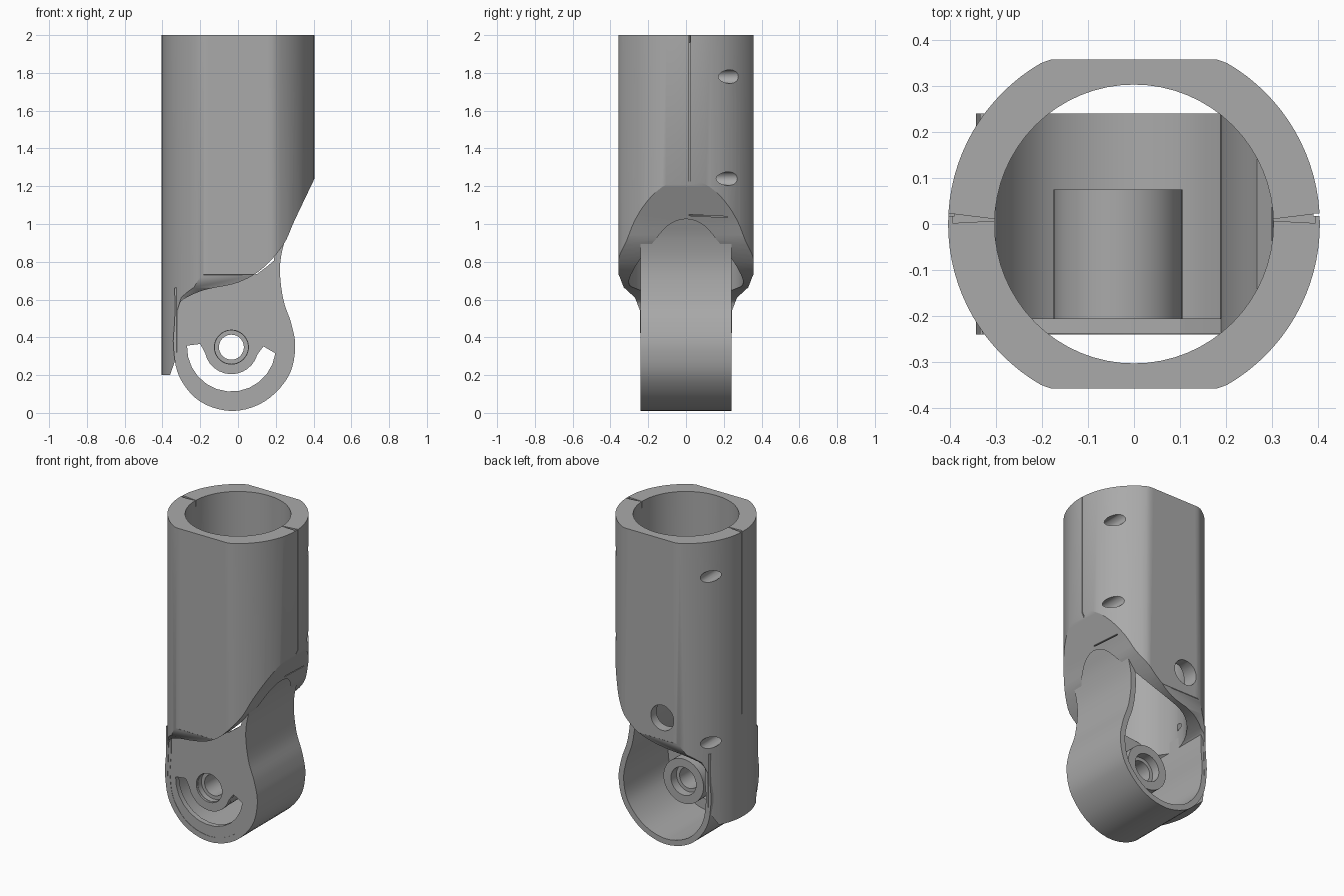
import bpy, bmesh, math
from mathutils import Vector

if "Cube" in bpy.data.objects:
    bpy.data.objects.remove(bpy.data.objects["Cube"])

grey = bpy.data.materials.new("plain grey")
grey.use_nodes = True
grey.diffuse_color = (0.4, 0.4, 0.4, 1)
grey.node_tree.nodes["Principled BSDF"].inputs["Base Color"].default_value = (0.4, 0.4, 0.4, 1)


def prism(name, outline, low, high, axis="y"):
    """Extrude a closed 2D outline along one axis."""
    place = {"x": lambda a, b, t: (t, a, b),
             "y": lambda a, b, t: (a, t, b),
             "z": lambda a, b, t: (a, b, t)}[axis]
    bm = bmesh.new()
    ends = [[bm.verts.new(place(a, b, t)) for a, b in outline] for t in (low, high)]
    for ring in ends:
        bm.faces.new(ring)
    n = len(outline)
    for i in range(n):
        j = (i + 1) % n
        bm.faces.new((ends[0][i], ends[0][j], ends[1][j], ends[1][i]))
    bmesh.ops.recalc_face_normals(bm, faces=bm.faces)
    mesh = bpy.data.meshes.new(name)
    bm.to_mesh(mesh)
    bm.free()
    mesh.materials.append(grey)
    obj = bpy.data.objects.new(name, mesh)
    bpy.context.collection.objects.link(obj)
    return obj


def arc(cx, cy, r, start=0, stop=360, steps=48):
    """Points on an arc; a full turn leaves out the repeated end."""
    count = steps if stop - start == 360 else steps + 1
    angles = [math.radians(start + (stop - start) * i / steps) for i in range(count)]
    return [(cx + r * math.cos(a), cy + r * math.sin(a)) for a in angles]


def spline(points, steps=5):
    """Smooth path through the points."""
    p = [Vector(q) for q in points]
    p = [2 * p[0] - p[1]] + p + [2 * p[-1] - p[-2]]
    out = []
    for a, b, c, d in zip(p, p[1:], p[2:], p[3:]):
        for i in range(steps):
            t = i / steps
            out.append(0.5 * (2 * b + (c - a) * t + (2 * a - 5 * b + 4 * c - d) * t * t
                              + (3 * b - a - 3 * c + d) * t ** 3))
    return out + [p[-2]]


def combine(obj, cutter, operation="DIFFERENCE"):
    mod = obj.modifiers.new("cut", "BOOLEAN")
    mod.operation, mod.object, mod.solver = operation, cutter, "EXACT"
    bpy.context.view_layer.objects.active = obj
    bpy.ops.object.modifier_apply(modifier=mod.name)
    bpy.data.objects.remove(cutter)


# Tube: round with flattened front and back, trimmed by a swept lower edge
section = [(x, max(-0.358, min(0.358, y))) for x, y in arc(0, 0, 0.404, steps=96)]
tube = prism("tube_shell", section, 0.2, 2, "z")
lower_edge = [tuple(p) for p in spline([(0.405, 1.24), (0.3, 1.02), (0.24, 0.89), (0.13, 0.765),
                                        (0, 0.69), (-0.18, 0.65), (-0.29, 0.6), (-0.315, 0.56)])]
side_trim = lower_edge + [(-0.325, 0.3), (-0.36, 0.2), (-0.5, 0.2), (-0.5, 2.1), (0.5, 2.1), (0.5, 1.24)]
combine(tube, prism("trim", side_trim, -0.6, 0.6), "INTERSECT")

# Rounded shoulders where the tube narrows to the knuckle width
shoulder = [(0.45, 2.1), (0.45, 0.8), (0.355, 0.73), (0.33, 0.665), (0.27, 0.61), (0.243, 0.54), (0.24, 0.1)]
combine(tube, prism("trim", shoulder + [(-y, z) for y, z in reversed(shoulder)], -0.6, 0.6, "x"), "INTERSECT")
combine(tube, prism("bore", arc(0, 0, 0.303, steps=64), 0, 2.2, "z"))

# Seams between the two halves of the tube
for side, bottom in ((1, 1.045), (-1, 0.85)):
    wedge = [(side * 0.28, 0.008), (side * 0.395, 0.002), (side * 0.395, 0.022)]
    combine(tube, prism("seam", wedge, 1.96, 2.1, "z"))
    line = [(side * 0.39, 0.017), (side * 0.42, 0.017), (side * 0.42, 0.023), (side * 0.39, 0.023)]
    combine(tube, prism("seam", line, bottom, 2.1, "z"))
step = [(0.017, 1.05), (0.017, 1.044), (0.22, 1.034), (0.22, 1.04)]
combine(tube, prism("seam_step", step, 0.29, 0.42, "x"))

# Screw holes in the back half and the large round opening
for x, z in ((0.33, 1.78), (0.335, 1.24), (-0.33, 1.78), (-0.33, 0.73)):
    combine(tube, prism("screw_hole", arc(x, z, 0.036, steps=20), 0.03, 0.5))
combine(tube, prism("opening", arc(-0.085, 0.87, 0.08, steps=28), 0.1, 0.5))

# Knuckle strap: a curved band open at the back
path = spline([(0.3, 1.045), (0.25, 0.92), (0.222, 0.77), (0.24, 0.6), (0.283, 0.47), (0.303, 0.34),
               (0.265, 0.19), (0.14, 0.06), (-0.03, 0.01), (-0.2, 0.06), (-0.31, 0.19),
               (-0.342, 0.35), (-0.335, 0.5), (-0.335, 0.66)])
inner = []
for i, p in enumerate(path):
    along = (path[min(i + 1, len(path) - 1)] - path[max(i - 1, 0)]).normalized()
    inner.append(p + Vector((along.y, -along.x)) * 0.035)
strap = prism("knuckle_strap", [tuple(p) for p in path + inner[::-1]], -0.24, 0.24)

# Front plate of the knuckle, with the curved slot and the pin hole
hub = (-0.035, 0.348)
plate_outline = [tuple(p) for p in path if p.y < 0.84]
plate_outline = [(x * 0.985, z + 0.004) for x, z in plate_outline]
plate_outline += [(-0.2, 0.7), (0.03, 0.73), (0.1, 0.735), (0.16, 0.78)]
plate = prism("front_plate", plate_outline, -0.238, -0.205)
slot = arc(*hub, 0.235, 178, 352, 12) + [(0.135, 0.352)] + arc(*hub, 0.143, 192, 344, 12)[::-1] + [(-0.2, 0.365)]
combine(plate, prism("slot", slot, -0.4, 0))
combine(plate, prism("pin_hole", arc(*hub, 0.09), -0.4, 0))

# Hub that carries the pin
pin_hub = prism("pin_hub", arc(*hub, 0.14), -0.225, 0.075)
for radius, low, high in ((0.066, -0.5, 0.5), (0.088, -0.5, -0.19), (0.088, 0.02, 0.5)):
    combine(pin_hub, prism("pin_bore", arc(*hub, radius, steps=40), low, high))

# Smooth the curved walls, keep the rims sharp
for part in (tube, strap, plate, pin_hub):
    bpy.ops.object.select_all(action="DESELECT")
    part.select_set(True)
    bpy.context.view_layer.objects.active = part
    bpy.ops.object.shade_smooth_by_angle(angle=math.radians(30))
